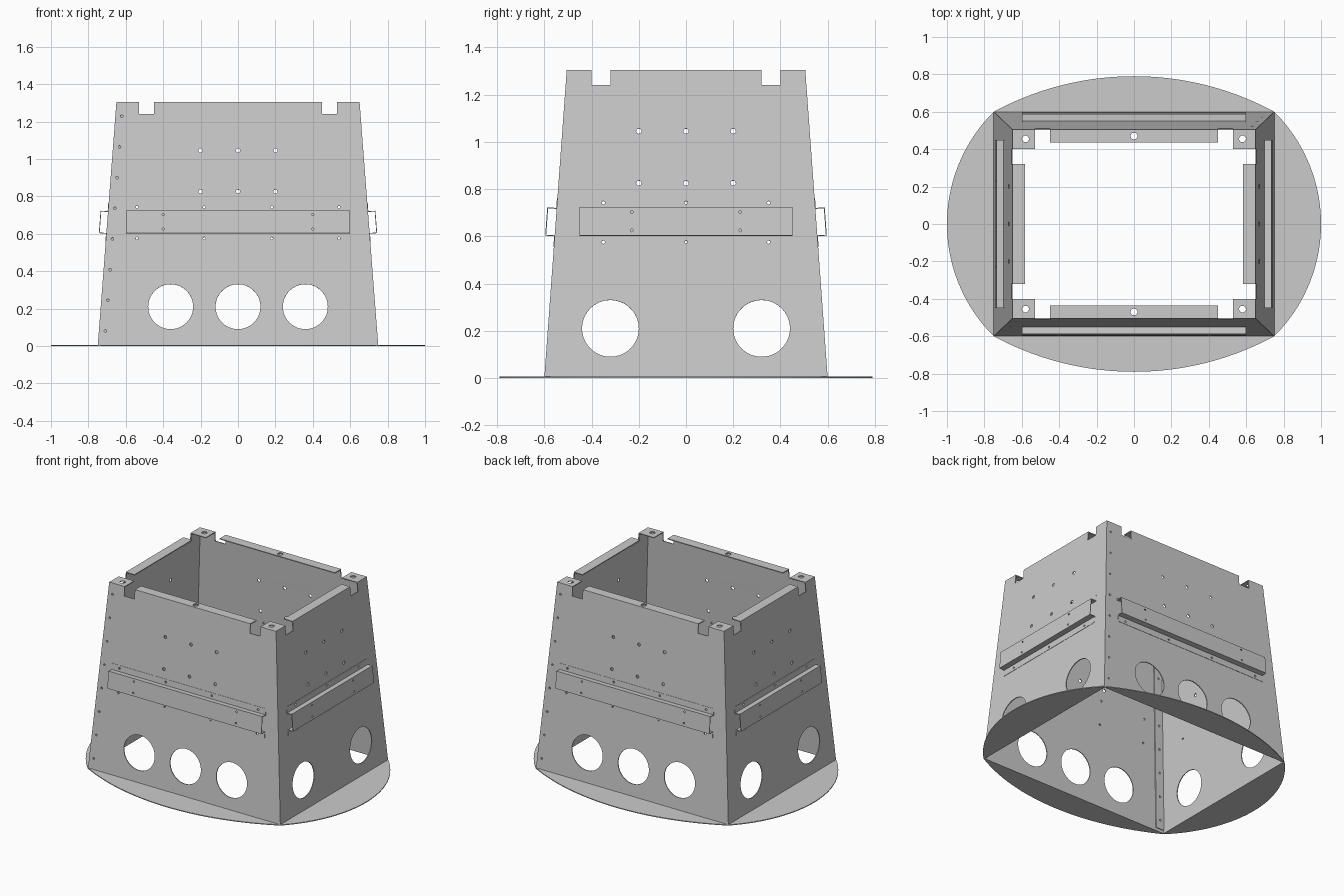
import bpy, bmesh
from math import sin, cos, pi, atan2
from mathutils import Matrix, Vector

if "Cube" in bpy.data.objects:
    bpy.data.objects.remove(bpy.data.objects["Cube"])

T = 0.006          # sheet thickness
H = 1.305          # height of the housing
Z = Vector((0, 0, 1))


def circle(x, y, r, n=12):
    return [(x + r * cos(2 * pi * i / n), y + r * sin(2 * pi * i / n)) for i in range(n)]


def rect(x0, x1, y0, y1):
    return [(x0, y0), (x1, y0), (x1, y1), (x0, y1)]


def plate(name, loops, mat, thick=T, lift=0.0):
    """Flat sheet from outlines (inner loops become holes), placed by mat."""
    cu = bpy.data.curves.new(name, 'CURVE')
    cu.dimensions, cu.fill_mode, cu.extrude = '2D', 'BOTH', thick / 2
    for pts in loops:
        s = cu.splines.new('POLY')
        s.points.add(len(pts) - 1)
        for p, (x, y) in zip(s.points, pts):
            p.co = (x, y, 0, 1)
        s.use_cyclic_u = True
    tmp = bpy.data.objects.new(name + "_tmp", cu)
    bpy.context.collection.objects.link(tmp)
    dg = bpy.context.evaluated_depsgraph_get()
    me = bpy.data.meshes.new_from_object(tmp.evaluated_get(dg))
    bpy.data.objects.remove(tmp)
    bpy.data.curves.remove(cu)
    me.transform(mat @ Matrix.Translation((0, 0, lift)))
    bm = bmesh.new()
    bm.from_mesh(me)
    bmesh.ops.remove_doubles(bm, verts=bm.verts, dist=1e-5)
    bmesh.ops.recalc_face_normals(bm, faces=bm.faces)
    bm.to_mesh(me)
    bm.free()
    me.name = name
    ob = bpy.data.objects.new(name, me)
    bpy.context.collection.objects.link(ob)
    bpy.ops.object.select_all(action='DESELECT')
    ob.select_set(True)
    bpy.context.view_layer.objects.active = ob
    bpy.ops.object.shade_smooth_by_angle(angle=0.5)
    return ob


def frame(u, v, w, origin):
    m = Matrix((u, v, w)).transposed().to_4x4()
    m.translation = origin
    return m


def side(name, n, dist, inset, half, half_top, notch, vents, rail, rivets, bolts, bulge, seam):
    n = Vector(n)
    u = Z.cross(n)
    v = (Z * H - n * inset) / H       # one unit of v is one unit of height
    w = u.cross(v).normalized()
    m = frame(u, v, w, n * dist)

    # Seam strip along the left edge
    slope = (half - half_top) / H
    edge = lambda z: -half + slope * z
    seam_holes = []
    if seam:
        seam_holes = [circle(edge(z) + 0.035, z, 0.007) for z in [0.08 + 0.164 * k for k in range(8)]]
        strip = [(edge(0.02) + 0.004, 0.02), (edge(0.02) + 0.07, 0.02),
                 (edge(1.27) + 0.07, 1.27), (edge(1.27) + 0.004, 1.27)]
        plate(name + "_seam_strip", [strip] + seam_holes, m, T, -1.5 * T)

    # Wall with notched top, vents and bolt holes
    a, b = notch
    top, low = H, 1.24
    outline = [(-half, 0), (half, 0), (half_top, top), (b, top), (b, low), (a, low), (a, top),
               (-a, top), (-a, low), (-b, low), (-b, top), (-half_top, top)]
    rivet_holes = [circle(x, z, 0.007) for x in rivets for z in (0.575, 0.742)]
    wall = [outline] + [circle(x, 0.21, 0.12, 64) for x in vents]
    wall += [circle(x, z, 0.011, 16) for x in (-0.2, 0, 0.2) for z in (0.825, 1.045)]
    plate(name + "_wall", wall + rivet_holes + seam_holes, m, T, -T / 2)

    # Hat-section rail: face, two lips, two riveted flanges
    web = [rect(-rail, rail, 0.6, 0.72)] + [circle(x, z, 0.006) for x in (-bolts, bolts) for z in (0.622, 0.7)]
    plate(name + "_rail_face", web, m, 0.004, 0.038)
    flanges = [rect(-rail, rail, 0.555, 0.604), rect(-rail, rail, 0.716, 0.762)]
    plate(name + "_rail_flanges", flanges + rivet_holes, m, 0.002, 0.001)
    lips = [rect(0.001, 0.038, 0.6, 0.604), rect(0.001, 0.038, 0.716, 0.72)]
    plate(name + "_rail_lips", lips, frame(w, v, u, n * dist), 2 * rail)

    # Folded top flange; front and back ones carry a hole
    flat = frame(u, -n, u.cross(-n), n * (dist - inset) + Z * (H - T / 2))
    tab = [rect(-a, a, 0, 0.068)]
    if seam:
        tab.append(circle(0, 0.035, 0.018, 24))
    plate(name + "_top_flange", tab, flat)

    # Curved base skirt
    r = (half ** 2 + bulge ** 2) / (2 * bulge)
    ang = atan2(half, r - bulge)
    arc = [(r * sin(ang * (i / 32 - 1)), r * cos(ang * (i / 32 - 1)) - (r - bulge)) for i in range(65)]
    plate(name + "_base_skirt", [arc], frame(u, n, u.cross(n), n * dist + Z * T / 2))


for name, n in (("front", (0, -1, 0)), ("back", (0, 1, 0))):
    side(name, n, 0.60, 0.095, 0.75, 0.65, (0.45, 0.53), (-0.36, 0, 0.36), 0.6,
         (-0.54, -0.18, 0.18, 0.54), 0.4, 0.19, True)
for name, n in (("right", (1, 0, 0)), ("left", (-1, 0, 0))):
    side(name, n, 0.75, 0.1, 0.60, 0.505, (0.32, 0.40), (-0.32, 0.32), 0.45,
         (-0.35, 0, 0.35), 0.23, 0.25, False)

# Corner tabs with mounting holes
for sx in (-1, 1):
    for sy in (-1, 1):
        loops = [[(x * sx, y * sy) for x, y in pts]
                 for pts in (rect(0.53, 0.65, 0.40, 0.505), circle(0.58, 0.455, 0.018, 24))]
        plate("corner_tab", loops, Matrix.Translation((0, 0, H - T / 2)))
